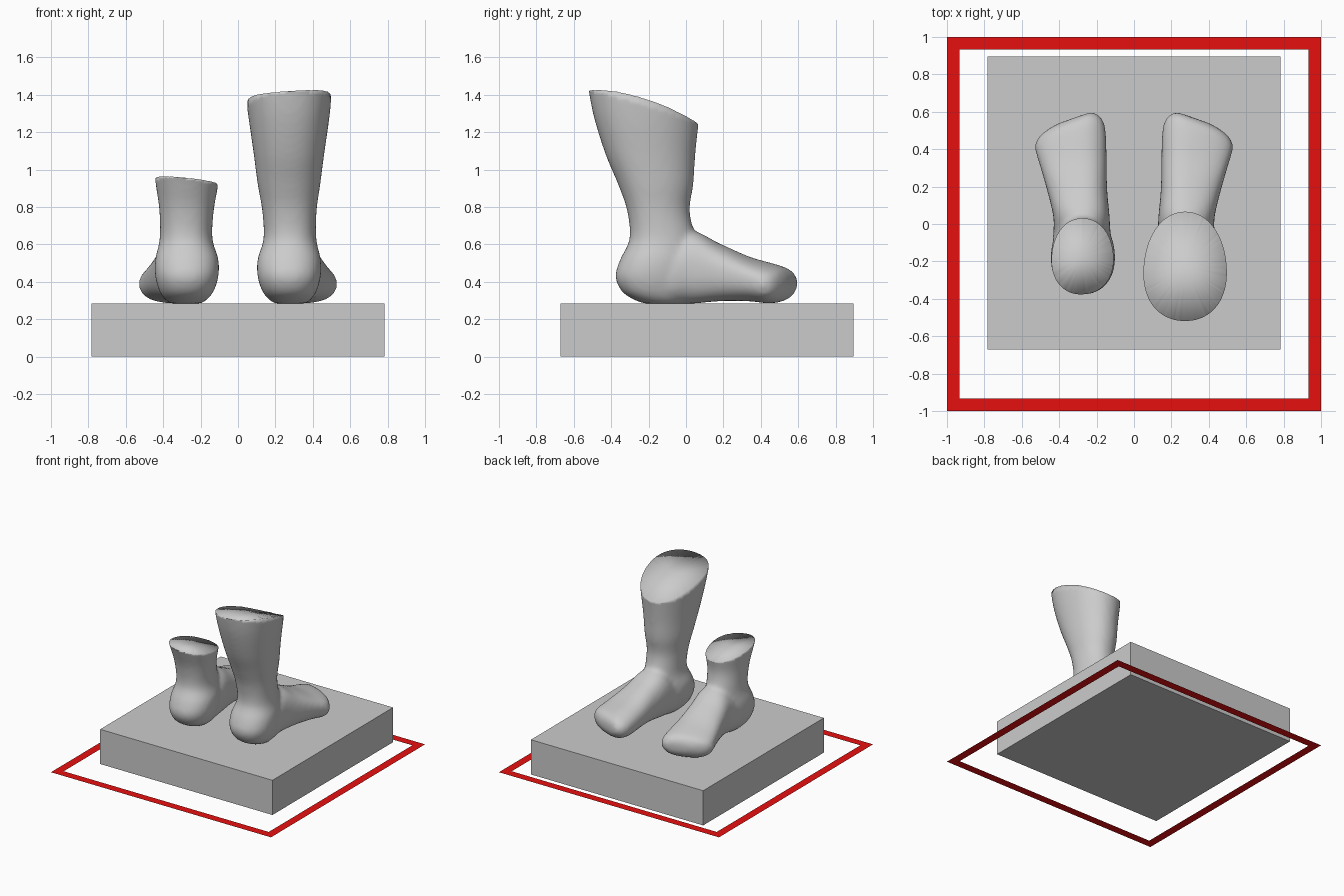
import bpy, bmesh, math
from mathutils import Vector

if "Cube" in bpy.data.objects:
    bpy.data.objects.remove(bpy.data.objects["Cube"])


def material(name, rgb):
    m = bpy.data.materials.new(name)
    m.diffuse_color = (*rgb, 1)
    m.use_nodes = True
    m.node_tree.nodes["Principled BSDF"].inputs["Base Color"].default_value = m.diffuse_color
    return m


GREY = material("stone grey", (0.6, 0.6, 0.6))
RED = material("border red", (0.8, 0.005, 0.005))


def add_object(name, bm, mat):
    me = bpy.data.meshes.new(name)
    bm.to_mesh(me)
    bm.free()
    me.materials.append(mat)
    ob = bpy.data.objects.new(name, me)
    bpy.context.collection.objects.link(ob)
    return ob


def catmull(rows, steps=6):
    """Smoothly interpolate a list of section rows."""
    out = []
    for i in range(len(rows) - 1):
        a, b = rows[max(i - 1, 0)], rows[i]
        c, d = rows[i + 1], rows[min(i + 2, len(rows) - 1)]
        for s in range(steps):
            t = s / steps
            out.append([0.5 * (2 * q + (r - p) * t + (2 * p - 5 * q + 4 * r - w) * t * t
                               + (3 * q - p - 3 * r + w) * t ** 3)
                        for p, q, r, w in zip(a, b, c, d)])
    return out + [list(rows[-1])]


def superellipse(t, n):
    c, s = math.cos(t), math.sin(t)
    return math.copysign(abs(c) ** (2 / n), c), math.copysign(abs(s) ** (2 / n), s)


def loft(bm, rings):
    loops = [[bm.verts.new(p) for p in r] for r in rings]
    n = len(loops[0])
    for a, b in zip(loops, loops[1:]):
        for i in range(n):
            bm.faces.new((a[i], a[(i + 1) % n], b[(i + 1) % n], b[i]))
    bm.faces.new(loops[0][::-1])
    bm.faces.new(loops[-1])


N = 40
ANGLES = [2 * math.pi * i / N for i in range(N)]

# leg and heel sections: z, back y, front y, inner x, outer x
LEG = [(0.283, -0.22, 0.00, 0.20, 0.36), (0.305, -0.28, 0.02, 0.165, 0.39),
       (0.35, -0.345, 0.03, 0.13, 0.42), (0.43, -0.378, 0.05, 0.105, 0.442),
       (0.52, -0.352, 0.05, 0.105, 0.442), (0.63, -0.302, 0.05, 0.137, 0.418),
       (0.78, -0.315, 0.02, 0.13, 0.42), (0.925, -0.365, 0.04, 0.105, 0.44),
       (1.08, -0.43, 0.05, 0.085, 0.46), (1.27, -0.49, 0.07, 0.058, 0.487),
       (1.42, -0.52, 0.085, 0.038, 0.502), (1.58, -0.54, 0.095, 0.03, 0.51)]

# foot sections: y, inner x, outer x, bottom z, top z, crest skew, toe slant
FOOT = [(-0.28, 0.18, 0.38, 0.32, 0.48, 0, 0), (-0.10, 0.13, 0.43, 0.283, 0.58, 0, 0),
        (0.03, 0.13, 0.43, 0.283, 0.67, 0.05, 0), (0.18, 0.143, 0.465, 0.296, 0.605, 0.2, 0),
        (0.34, 0.146, 0.508, 0.296, 0.535, 0.25, 0.05), (0.46, 0.148, 0.53, 0.285, 0.502, 0.2, 0.2),
        (0.535, 0.158, 0.523, 0.294, 0.482, 0.1, 0.32), (0.575, 0.18, 0.49, 0.32, 0.462, 0.0, 0.36),
        (0.597, 0.215, 0.42, 0.36, 0.425, 0, 0.36)]


def leg_ring(row):
    z, yb, yf, xl, xr = row
    pts = []
    for t in ANGLES:
        c, s = superellipse(t, 2.15)
        egg = 1 - 0.08 * s                     # broader calf at the back
        pts.append(((xl + xr) / 2 + c * egg * (xr - xl) / 2, (yb + yf) / 2 + s * (yf - yb) / 2, z))
    return pts


def foot_ring(row):
    y, xl, xr, zb, zt, skew, slant = row
    hw, pts = (xr - xl) / 2, []
    for t in ANGLES:
        c, s = superellipse(t, 2.4)
        x = (xl + xr) / 2 + hw * (c - skew * max(s, 0) * (1 - abs(c)))
        if s > 0:
            s *= 1 - skew * 0.6 * max(c, 0)    # instep falls away to the outside
        pts.append((x, y - slant * max(x - 0.24, 0), (zb + zt) / 2 + s * (zt - zb) / 2))
    return pts


def make_foot(name, side, peak, slope_x, slope_y, dome):
    # rough foot and leg, fused into one smooth body
    bm = bmesh.new()
    loft(bm, [leg_ring(r) for r in catmull(LEG)])
    loft(bm, [foot_ring(r) for r in catmull(FOOT)])
    for v in bm.verts:
        v.co.x *= side
    bmesh.ops.recalc_face_normals(bm, faces=bm.faces)
    ob = add_object(name, bm, GREY)
    rm = ob.modifiers.new("fuse", 'REMESH')
    rm.mode, rm.voxel_size = 'VOXEL', 0.016
    sm = ob.modifiers.new("soften", 'SMOOTH')
    sm.factor, sm.iterations = 0.5, 10
    ev = ob.evaluated_get(bpy.context.evaluated_depsgraph_get())
    bm = bmesh.new()
    bm.from_mesh(ev.to_mesh())
    ev.to_mesh_clear()
    ob.modifiers.clear()
    # slanted cut through the leg, closed with a cap
    peak = Vector(peak)
    res = bmesh.ops.bisect_plane(bm, geom=bm.verts[:] + bm.edges[:] + bm.faces[:], dist=0.002,
                                 plane_co=peak, plane_no=Vector((-slope_x, -slope_y, 1)),
                                 clear_outer=True)
    rim = [g for g in res["geom_cut"] if isinstance(g, bmesh.types.BMVert)]
    ys = [v.co.y for v in rim]
    mid, half = (min(ys) + max(ys)) / 2, (max(ys) - min(ys)) / 2
    for v in rim:
        v.co.z += dome * max(0, 1 - ((v.co.y - mid) / half) ** 2)
    edges = [e for e in bm.edges if e.is_boundary]
    cap = bmesh.ops.holes_fill(bm, edges=edges, sides=0)["faces"]
    centre = bmesh.ops.poke(bm, faces=cap)["verts"]
    for v in centre:
        v.co.z += dome * 0.4
    bmesh.ops.recalc_face_normals(bm, faces=bm.faces)
    for f in bm.faces:
        f.smooth = True
        f.material_index = 0
    bm.to_mesh(ob.data)
    bm.free()


make_foot("tall_foot", 1, (0.3, -0.515, 1.42), 0.07, -0.305, 0.035)
make_foot("short_foot", -1, (-0.26, -0.37, 0.953), -0.10, -0.19, 0.012)

# plinth block
bm = bmesh.new()
bmesh.ops.create_cube(bm, size=1)
for v in bm.verts:
    v.co = Vector((v.co.x * 1.566, v.co.y * 1.566 + 0.112, (v.co.z + 0.5) * 0.285))
add_object("plinth", bm, GREY)

# flat red border on the floor
bm = bmesh.new()
corners = [(-1, -1), (1, -1), (1, 1), (-1, 1)]
outer = [bm.verts.new((x, y, 0)) for x, y in corners]
inner = [bm.verts.new((x * 0.932, y * 0.932, 0)) for x, y in corners]
for i in range(4):
    j = (i + 1) % 4
    bm.faces.new((outer[i], outer[j], inner[j], inner[i]))
add_object("floor_border", bm, RED)
